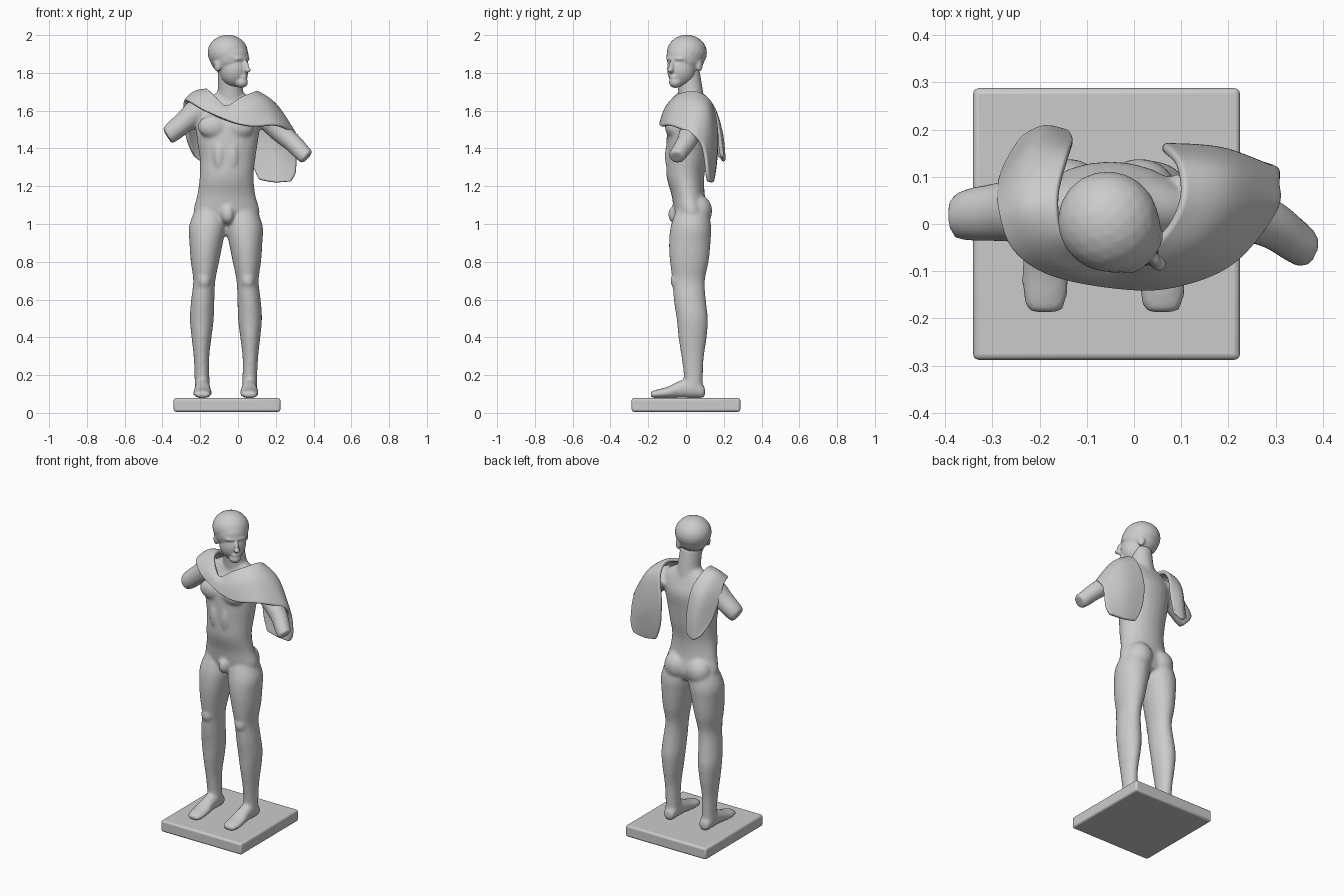
import bpy, bmesh, math
from mathutils import Vector, Matrix

X, Y, Z = Vector((1, 0, 0)), Vector((0, 1, 0)), Vector((0, 0, 1))


def spline(rows, steps):
    """Catmull-Rom through rows of numbers."""
    out, n = [], len(rows)
    for i in range(n - 1):
        p = [rows[max(i - 1, 0)], rows[i], rows[i + 1], rows[min(i + 2, n - 1)]]
        for s in range(steps):
            t = s / steps
            out.append([0.5 * (2 * b + (c - a) * t + (2 * a - 5 * b + 4 * c - d) * t * t
                               + (3 * b - a - 3 * c + d) * t ** 3) for a, b, c, d in zip(*p)])
    out.append(list(rows[-1]))
    return out


def tube(bm, rows, u, v, n=24):
    """Closed elliptical loft; row = centre x, y, z, radius along u, radius along v."""
    rings = []
    for x, y, z, a, b in spline(rows, 4):
        rings.append([bm.verts.new(Vector((x, y, z)) + u * a * math.cos(k * math.tau / n)
                                   + v * b * math.sin(k * math.tau / n)) for k in range(n)])
    for r, s in zip(rings, rings[1:]):
        for k in range(n):
            bm.faces.new((r[k], r[(k + 1) % n], s[(k + 1) % n], s[k]))
    bm.faces.new(rings[0][::-1])
    bm.faces.new(rings[-1])


def blob(bm, c, r, mat=Matrix()):
    bmesh.ops.create_icosphere(bm, subdivisions=3, radius=1,
                               matrix=mat @ Matrix.Translation(c) @ Matrix.Diagonal((*r, 1)))


def finish(bm, name, voxel=0, smooth=0):
    bmesh.ops.recalc_face_normals(bm, faces=bm.faces)
    for f in bm.faces:
        f.smooth = True
    me = bpy.data.meshes.new(name)
    bm.to_mesh(me)
    bm.free()
    ob = bpy.data.objects.new(name, me)
    bpy.context.collection.objects.link(ob)
    if voxel:
        m = ob.modifiers.new("blend", 'REMESH')
        m.mode, m.voxel_size, m.use_smooth_shade = 'VOXEL', voxel, True
        m = ob.modifiers.new("soften", 'SMOOTH')
        m.factor, m.iterations = 0.5, smooth
    return ob


# torso, neck, limbs
body = bmesh.new()
torso = [(-.045, .03, 1.69, .08, .05), (-.045, .03, 1.63, .165, .075), (-.05, .02, 1.55, .172, .112),
         (-.055, .01, 1.45, .163, .113), (-.055, .005, 1.35, .148, .108), (-.06, -.003, 1.25, .143, .1),
         (-.062, .012, 1.15, .155, .088), (-.06, .028, 1.06, .175, .09), (-.06, .03, 1.0, .13, .07)]
tube(body, torso, X, Y)
tube(body, [(-.04, .035, 1.6, .085, .07), (-.04, .025, 1.7, .068, .066), (-.045, .005, 1.82, .064, .066)], X, Y)

leg = [(1.13, -.2, -.075, -.03, .1), (1.0, -.257, -.062, -.078, .132), (.9, -.257, -.08, -.09, .13),
       (.8, -.25, -.1, -.085, .12), (.7, -.237, -.12, -.072, .1), (.6, -.248, -.125, -.065, .105),
       (.5, -.255, -.128, -.05, .116), (.4, -.246, -.14, -.04, .11), (.3, -.235, -.152, -.025, .095),
       (.2, -.23, -.152, -.012, .09), (.12, -.23, -.15, -.01, .09)]
foot = [(.1, .11, .025, .025), (.08, .118, .037, .04), (.03, .13, .04, .052), (-.03, .125, .042, .046),
        (-.1, .108, .05, .03), (-.16, .1, .046, .022), (-.188, .097, .034, .015)]
MID = -.064
for s in (1, -1):
    mx = lambda x: MID + s * (x - MID)
    tube(body, [(mx((a + b) / 2), (c + d) / 2, z, (b - a) / 2, (d - c) / 2) for z, a, b, c, d in leg], X, Y)
    tube(body, [(mx(-.188), y, z, a, b) for y, z, a, b in foot], X, Z)
    blob(body, (mx(-.14), .065, 1.07), (.08, .074, .085))      # buttock
    blob(body, (mx(-.135), -.07, 1.515), (.078, .042, .06))    # chest muscle
    blob(body, (mx(-.18), -.05, .7), (.036, .032, .045))       # kneecap
    blob(body, (mx(-.1), -.068, 1.36), (.036, .045, .1))       # abdomen
blob(body, (MID + .01, -.055, 1.05), (.035, .04, .05))

arms = [[(-.15, .03, 1.6, .07, .065), (-.22, .03, 1.59, .07, .07), (-.29, .025, 1.535, .062, .058),
         (-.345, .02, 1.49, .056, .054), (-.375, .015, 1.465, .048, .046)],
        [(.08, .035, 1.6, .075, .07), (.15, .035, 1.565, .068, .066), (.22, .025, 1.49, .06, .056),
         (.29, .0, 1.43, .052, .05), (.34, -.035, 1.378, .047, .046), (.366, -.053, 1.352, .042, .042)]]
for path in arms:
    d = (Vector(path[-1][:3]) - Vector(path[0][:3])).normalized()
    u = (Y - d * d.y).normalized()
    tube(body, path, u, d.cross(u))
finish(body, "body", .0095, 6)

# turned head with hair cap and face
head = bmesh.new()
turn = Matrix.Translation((-.045, -.003, 0)) @ Matrix.Rotation(math.radians(50), 4, 'Z')
for c, r in [((0, .002, 1.885), (.098, .108, .1)), ((0, .012, 1.907), (.106, .108, .095)),
             ((0, -.03, 1.82), (.077, .08, .095)), ((0, -.082, 1.75), (.034, .036, .03)),
             ((0, -.112, 1.83), (.013, .02, .036)), ((0, -.124, 1.815), (.016, .02, .014)),
             ((0, -.082, 1.875), (.062, .028, .016)), ((0, -.098, 1.778), (.026, .018, .014)),
             ((.088, .01, 1.84), (.014, .022, .034)), ((-.088, .01, 1.84), (.014, .022, .034))]:
    blob(head, c, r, turn)
finish(head, "head", .006, 4)

# cloak: cross rows (inner, middle, outer) from left back flap over the chest to right back flap
cloak_rows = [
    (-.14, .19, 1.36, -.19, .2, 1.33, -.235, .18, 1.36),
    (-.13, .17, 1.48, -.2, .185, 1.47, -.27, .12, 1.45),
    (-.14, .14, 1.62, -.22, .14, 1.6, -.285, .07, 1.57),
    (-.16, .06, 1.7, -.23, .05, 1.69, -.28, .02, 1.645),
    (-.15, -.02, 1.7, -.21, -.03, 1.68, -.255, -.05, 1.645),
    (-.1, -.07, 1.65, -.14, -.09, 1.63, -.18, -.1, 1.6),
    (-.06, -.085, 1.62, -.05, -.11, 1.59, -.04, -.128, 1.54),
    (.01, -.06, 1.665, .06, -.1, 1.61, .08, -.128, 1.515),
    (.07, -.01, 1.69, .14, -.04, 1.645, .21, -.08, 1.52),
    (.1, .06, 1.695, .195, .04, 1.63, .3, .03, 1.475),
    (.09, .13, 1.64, .2, .115, 1.59, .305, .08, 1.42),
    (.06, .16, 1.5, .19, .15, 1.43, .308, .1, 1.35),
    (.07, .155, 1.34, .19, .145, 1.3, .305, .11, 1.27),
    (.11, .14, 1.235, .19, .135, 1.22, .28, .12, 1.225)]
cl = bmesh.new()
grid = [[cl.verts.new(p) for p in spline([r[0:3], r[3:6], r[6:9]], 5)] for r in spline(cloak_rows, 4)]
for r, s in zip(grid, grid[1:]):
    for k in range(len(r) - 1):
        cl.faces.new((r[k], r[k + 1], s[k + 1], s[k]))
cloak = finish(cl, "cloak")
m = cloak.modifiers.new("thickness", 'SOLIDIFY')
m.thickness, m.offset = .022, 0
m = cloak.modifiers.new("round", 'SUBSURF')
m.levels = m.render_levels = 2

# plinth
bpy.ops.mesh.primitive_cube_add(size=1, location=(-.058, 0, .042))
plinth = bpy.context.object
plinth.name = "plinth"
plinth.scale = (.565, .575, .072)
bpy.ops.object.transform_apply(location=False, rotation=False, scale=True)
m = plinth.modifiers.new("edges", 'BEVEL')
m.width, m.segments = .012, 3
bpy.ops.object.shade_smooth_by_angle()
